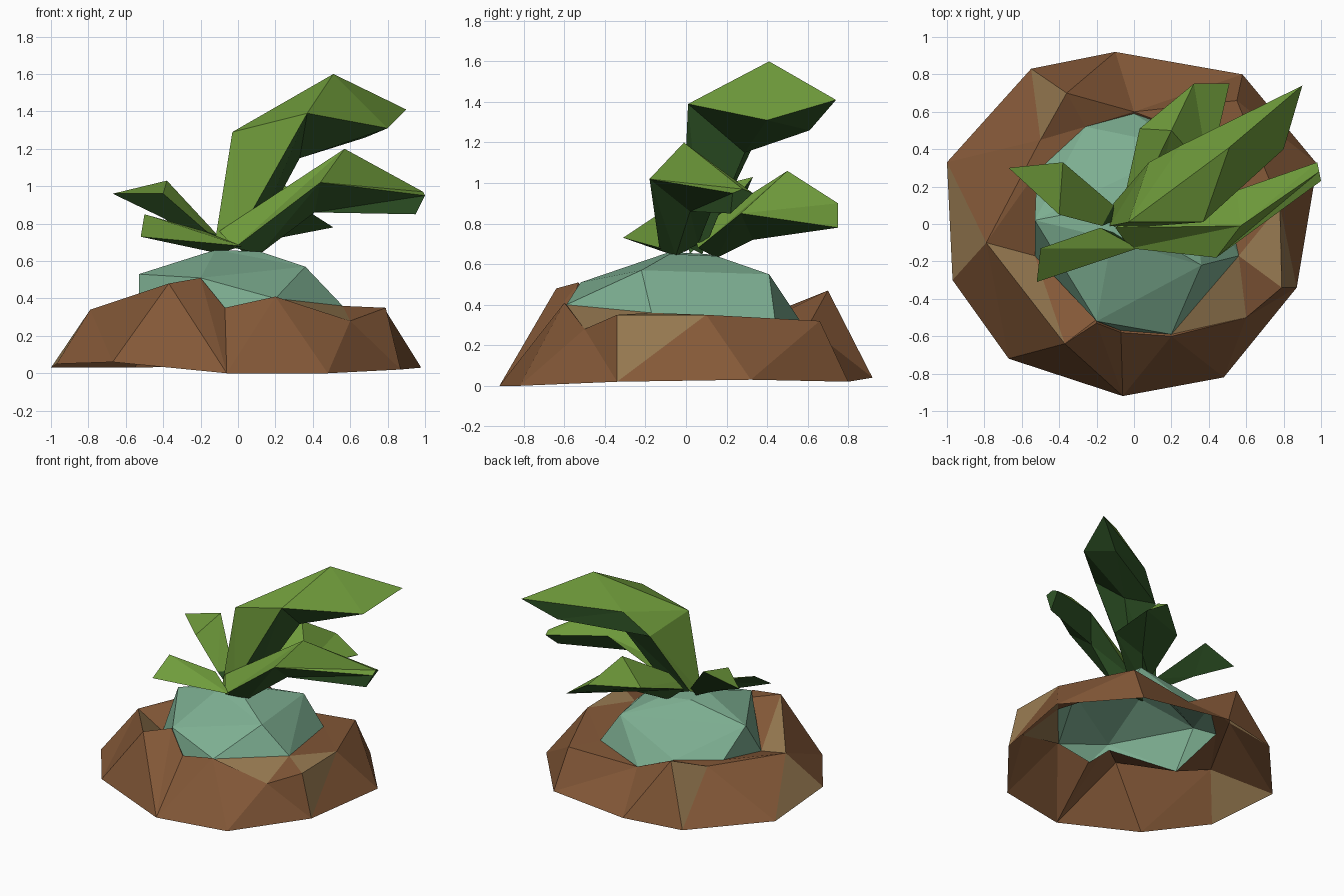
import bpy
import bmesh
from mathutils import Vector

default_cube = bpy.data.objects.get("Cube")
if default_cube:
    bpy.data.objects.remove(default_cube, do_unlink=True)


def make_material(name, red, green, blue):
    material = bpy.data.materials.new(name)
    material.use_nodes = True
    colour = (red, green, blue, 1.0)
    material.diffuse_color = colour
    shader = material.node_tree.nodes["Principled BSDF"]
    shader.inputs["Base Color"].default_value = colour
    shader.inputs["Roughness"].default_value = 0.9
    return material


earth_brown = make_material("earth brown", .23, .098, .039)
dry_tan = make_material("dry tan", .32, .2, .085)
stone_teal = make_material("stone teal", .205, .425, .285)
leaf_green = make_material("leaf green", .16, .33, .044)
leaf_underside = make_material("dark leaf underside", .032, .1, .022)


def finish_object(name, mesh_builder, materials):
    """Turn a bmesh into a flat shaded scene object."""
    mesh = bpy.data.meshes.new(name)
    mesh_builder.to_mesh(mesh)
    mesh_builder.free()
    for material in materials:
        mesh.materials.append(material)
    thing = bpy.data.objects.new(name, mesh)
    bpy.context.collection.objects.link(thing)


def add_ring(mesh_builder, points):
    return [mesh_builder.verts.new(point) for point in points]


def zip_rings(mesh_builder, lower, upper):
    """Join two closed rings with triangles, taking the shorter diagonal."""
    i = j = 0
    while i < len(lower) or j < len(upper):
        low, low_next = lower[i % len(lower)], lower[(i + 1) % len(lower)]
        high, high_next = upper[j % len(upper)], upper[(j + 1) % len(upper)]
        step_low = (low_next.co - high.co).length
        step_high = (high_next.co - low.co).length
        if j == len(upper) or (i < len(lower) and step_low < step_high):
            mesh_builder.faces.new((low, low_next, high))
            i += 1
        else:
            mesh_builder.faces.new((low, high_next, high))
            j += 1


# Outline rings, each running anticlockwise from the +x side
ground_ring = [
    (.98, .32, .03), (.58, .8, .02), (-.1, .92, .04), (-.55, .83, .03),
    (-1, .33, .03), (-.97, -.3, .05), (-.67, -.72, .06), (-.06, -.92, 0),
    (.48, -.82, 0), (.87, -.34, .02),
]
crest_ring = [
    (.78, .1, .35), (.55, .66, .32), (0, .6, .29), (-.36, .7, .47),
    (-.5, .45, .37), (-.79, -.1, .34), (-.37, -.64, .48), (-.2, -.53, .51),
    (-.07, -.58, .35), (.2, -.6, .41), (.6, -.5, .28), (.79, -.34, .35),
]
hollow_ring = [
    (.56, -.17, .36), (.43, .44, .32), (0, .59, .28), (-.26, .52, .38),
    (-.52, .28, .36), (-.53, -.17, .26), (-.2, -.51, .46),
    (-.07, -.57, .34), (.2, -.59, .4),
]
shoulder_ring = [
    (.36, -.22, .57), (.28, .41, .55), (-.53, .02, .53), (-.2, -.52, .51),
]
summit_ring = [
    (.12, -.08, .65), (.1, .15, .64), (-.12, .1, .65), (-.12, -.08, .66),
]

# Earth mound: an open shell with a hollow for the stone
mound = bmesh.new()
ground = add_ring(mound, ground_ring)
crest = add_ring(mound, crest_ring)
hollow = add_ring(mound, hollow_ring)
zip_rings(mound, ground, crest)
zip_rings(mound, crest, hollow)

# Dry patches: the facets closest to a few spots
dry_spots = [
    (.82, -.2, .24), (-.92, -.02, .14), (-.47, .66, .3),
    (.45, -.43, .35), (-.56, -.3, .36), (.71, -.14, .35),
]
for spot in dry_spots:
    patch = min(mound.faces,
                key=lambda f: (f.calc_center_median() - Vector(spot)).length)
    patch.material_index = 1
finish_object("earth_mound", mound, [earth_brown, dry_tan])

# Faceted stone dome sitting in the hollow
stone = bmesh.new()
base = add_ring(stone, hollow_ring)
shoulder = add_ring(stone, shoulder_ring)
summit = add_ring(stone, summit_ring)
zip_rings(stone, base, shoulder)
zip_rings(stone, shoulder, summit)
stone.faces.new(summit)
finish_object("stone", stone, [stone_teal])


def make_leaf(name, sections):
    """Loft sections whose last point is the keel; both keel sides are dark.

    Repeated points in the last section merge into a tip or a chisel edge.
    """
    leaf = bmesh.new()
    rings = [add_ring(leaf, section) for section in sections]
    count = len(rings[0])
    for near, far in zip(rings, rings[1:]):
        for k in range(count):
            m = (k + 1) % count
            for corners in ((near[k], near[m], far[k]),
                            (near[m], far[m], far[k])):
                face = leaf.faces.new(corners)
                face.material_index = int(k >= count - 2)
    for cap in (rings[0], rings[-1]):
        leaf.faces.new(cap).material_index = 1
    bmesh.ops.remove_doubles(leaf, verts=leaf.verts, dist=.001)
    bmesh.ops.recalc_face_normals(leaf, faces=leaf.faces)
    finish_object(name, leaf, [leaf_green, leaf_underside])


# Five leaves fanning out of the stone's top: left, ridge, right, keel
make_leaf("tall_leaf", [
    [(-.11, .11, .72), (-.13, -.01, .66), (-.02, -.02, .7), (.06, .08, .65)],
    [(.08, .33, 1.18), (-.03, .01, 1.29), (.37, .01, 1.39), (.33, .29, 1.15)],
    [(.25, .42, 1.36), (.51, .41, 1.6), (.8, .4, 1.31), (.68, .61, 1.26)],
    [(.9, .74, 1.41)] * 4,
])

make_leaf("front_left_leaf", [
    [(.05, .06, .7), (-.1, -.02, .76), (-.02, -.13, .67), (.12, -.05, .64)],
    [(.55, .18, 1), (.57, -.01, 1.2), (.44, -.18, 1.02), (.41, .02, .86)],
    [(.98, .33, .95), (.99, .28, .97), (1, .23, .95), (.95, .22, .85)],
])

back_outer, back_inner = (.51, .75, .78), (.32, .75, .9)
make_leaf("back_left_leaf", [
    [(-.06, .1, .72), (-.03, .03, .76), (.1, .06, .68), (.05, .15, .63)],
    [(.03, .51, .86), (.2, .5, 1.06), (.4, .27, .85), (.2, .33, .72)],
    [back_inner, back_inner, back_outer, back_outer],
])

make_leaf("back_right_leaf", [
    [(-.11, .1, .74), (-.17, -.01, .76), (-.1, .02, .65)],
    [(-.38, .33, 1.03), (-.4, .05, .96), (-.4, .18, .83)],
    [(-.67, .3, .96)] * 3,
])

front_edge = (-.52, -.31, .73)
make_leaf("front_right_leaf", [
    [(-.18, -.02, .76), (.02, -.13, .68), (-.1, -.05, .64)],
    [(-.5, -.13, .85), front_edge, front_edge],
])
